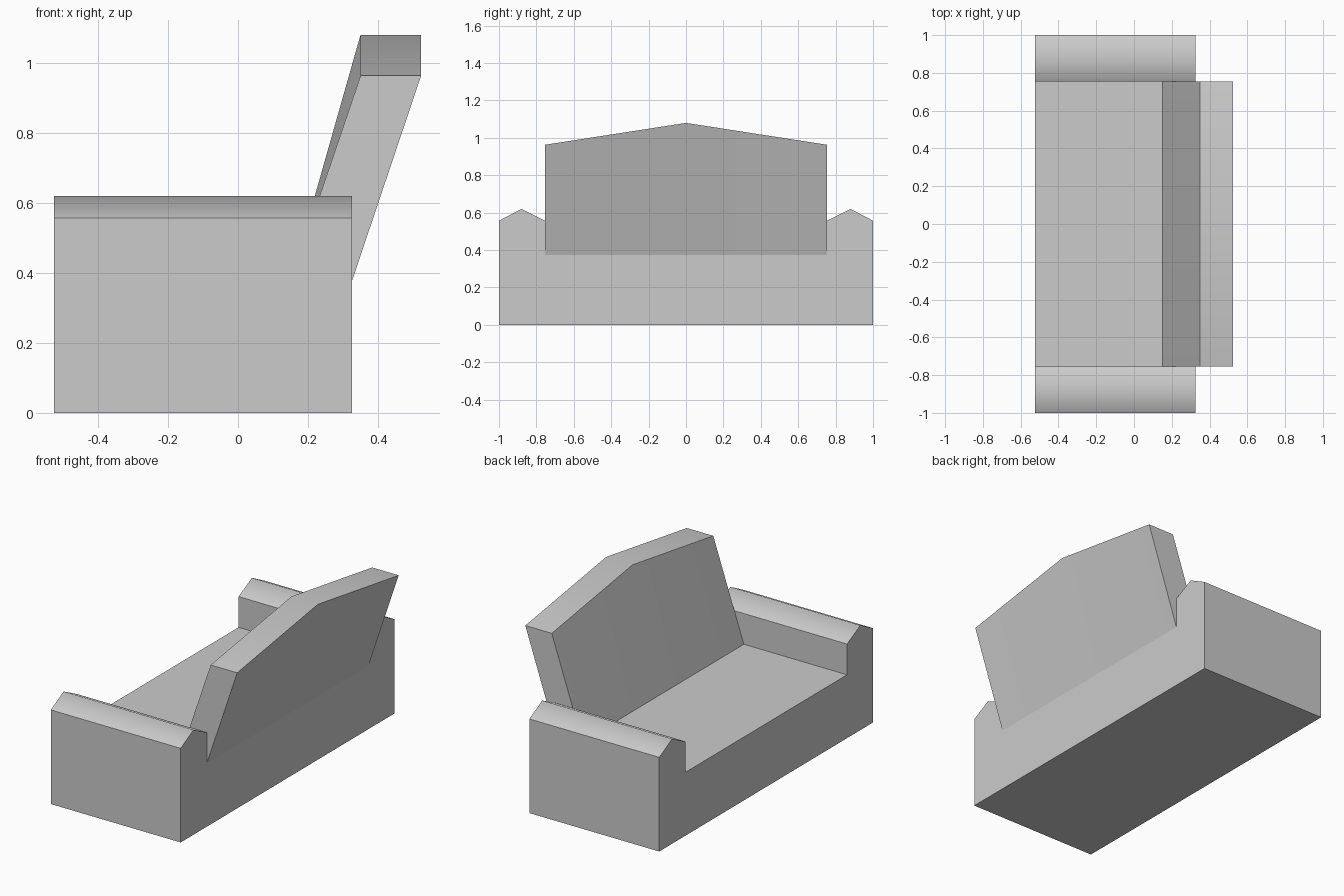
import bpy, bmesh
from math import radians

if "Cube" in bpy.data.objects:
    bpy.data.objects.remove(bpy.data.objects["Cube"])


def loft(name, sections):
    """Closed solid through a row of matching cross-sections."""
    bm = bmesh.new()
    rings = [[bm.verts.new(p) for p in s] for s in sections]
    for a, b in zip(rings, rings[1:]):
        for i in range(len(a)):
            j = (i + 1) % len(a)
            bm.faces.new((a[i], a[j], b[j], b[i]))
    bm.faces.new(rings[0])
    bm.faces.new(rings[-1])
    bmesh.ops.recalc_face_normals(bm, faces=bm.faces[:])
    mesh = bpy.data.meshes.new(name)
    bm.to_mesh(mesh)
    bm.free()
    obj = bpy.data.objects.new(name, mesh)
    bpy.context.collection.objects.link(obj)
    bpy.ops.object.select_all(action='DESELECT')
    obj.select_set(True)
    bpy.context.view_layer.objects.active = obj
    bpy.ops.object.shade_smooth_by_angle(angle=radians(57))
    return obj


SEAT_Z = 0.375
INNER = 0.755          # inner side of the armrests
FRONT, REAR = -0.525, 0.325

# Seat block with ridged armrests: half profile (y, z), mirrored across y = 0
half = [(1, 0), (1, 0.557), (0.88, 0.62), (INNER, 0.557), (INNER, SEAT_Z)]
profile = half + [(-y, z) for y, z in reversed(half)]
loft("seat_with_armrests", [[(x, y, z) for y, z in profile] for x in (FRONT, REAR)])

# Leaning backrest, peaked in the middle
loft("backrest", [
    [(0.15, y, SEAT_Z), (REAR, y, SEAT_Z), (0.523, y, top), (0.35, y, top)]
    for y, top in ((-INNER, 0.963), (0, 1.08), (INNER, 0.963))
])
